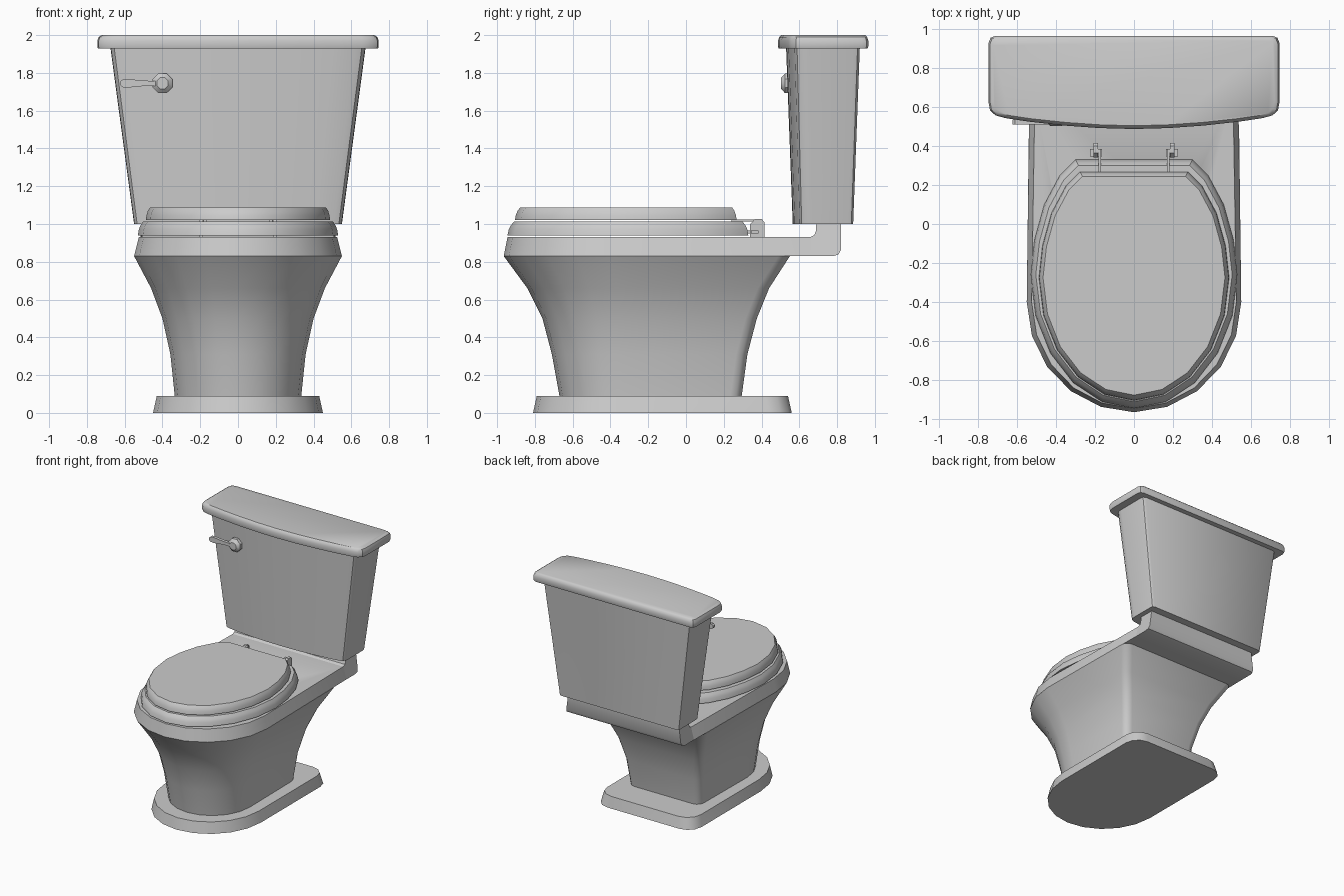
import bpy, bmesh
from math import sin, cos, radians, pi

if "Cube" in bpy.data.objects:
    bpy.data.objects.remove(bpy.data.objects["Cube"])


def finish(name, bm, angle=35):
    bmesh.ops.recalc_face_normals(bm, faces=bm.faces)
    me = bpy.data.meshes.new(name)
    bm.to_mesh(me)
    bm.free()
    ob = bpy.data.objects.new(name, me)
    bpy.context.collection.objects.link(ob)
    bpy.ops.object.select_all(action='DESELECT')
    ob.select_set(True)
    bpy.context.view_layer.objects.active = ob
    bpy.ops.object.shade_smooth_by_angle(angle=radians(angle))
    return ob


def loft(name, rings, closed=False, angle=35):
    """Skin rings of equal length; cap the ends, or join last to first."""
    bm = bmesh.new()
    vs = [[bm.verts.new(p) for p in r] for r in rings]
    n = len(vs[0])
    for a, b in zip(vs, vs[1:] + ([vs[0]] if closed else [])):
        for i in range(n):
            j = (i + 1) % n
            bm.faces.new((a[i], a[j], b[j], b[i]))
    if not closed:
        bm.faces.new(vs[0])
        bm.faces.new(vs[-1])
    return finish(name, bm, angle)


def mirrored(half):
    return half + [(-x, y) for x, y in reversed(half) if x > 1e-6]


def ring(half, z, sx=1, sy=1, cy=0):
    return [(x * sx, cy + y * sy, z) for x, y in mirrored(half)]


def d_shape(w, front, cy, back, wback, r):
    """Half plan: elliptical front, straight side, rounded back corner."""
    h = [(w * sin(radians(a)), cy - (cy - front) * cos(radians(a)))
         for a in range(0, 91, 18)]
    for k in range(4):
        a = k * pi / 6
        h.append((wback - r + r * cos(a), back - r + r * sin(a)))
    return h


def box(bm, x0, x1, y0, y1, z0, z1):
    res = bmesh.ops.create_cube(bm, size=1)
    for v in res['verts']:
        v.co = ((x0 + x1) / 2 + v.co.x * (x1 - x0),
                (y0 + y1) / 2 + v.co.y * (y1 - y0),
                (z0 + z1) / 2 + v.co.z * (z1 - z0))


# Floor plinth
loft("base_plinth", [
    ring(d_shape(.45, -.81, -.34, .56, .45, .12), 0),
    ring(d_shape(.43, -.79, -.34, .54, .43, .12), .09)])

# Flared pedestal: z, half width, front, back
levels = [(.09, .335, -.67, .295), (.31, .358, -.71, .325), (.5, .40, -.76, .375),
          (.66, .46, -.84, .44), (.83, .55, -.965, .55)]
pedestal = loft("pedestal", [
    ring(d_shape(w, f, f + w * 1.03, b, w * .98, .06), z) for z, w, f, b in levels])

# Rim deck
deck = loft("rim_deck", [
    ring(d_shape(.55, -.965, -.4, .66, .535, .001), .83),
    ring(d_shape(.525, -.945, -.4, .66, .508, .001), .93)])

# Upturned mount under the tank
mount = [(.655, .83), (.78, .83), (.807, .838), (.82, .862), (.82, 1.0),
         (.69, 1.0), (.687, .96), (.678, .94), (.655, .93)]
half_w = lambda z: .535 - .27 * min(z - .83, .1)
loft("tank_mount", [[(s * half_w(z), y, z) for y, z in mount] for s in (-1, 1)])

# Seat ring and lid share one half outline
oval = [(.53 * sin(radians(a)), -.685 * cos(radians(a))) for a in range(0, 91, 18)]
oval += [(.51, .18), (.46, .36), (.38, .51), (.30, .59)]
loft("seat", [ring(oval, z, s, s, -.26) for s, z in
              [(1, .94), (.99, .972), (.975, .992), (.95, 1.012), (.64, 1.012), (.62, .94)]],
     closed=True)
loft("seat_lid", [ring(oval, z, s, s, -.275) for s, z in
                  [(.92, 1.02), (.915, 1.045), (.9, 1.07), (.88, 1.087)]])

# Bowl hollow
cutter = loft("bowl_cutter", [ring(oval, z, s, s, -.26) for s, z in
                              [(.2, .4), (.42, .5), (.58, .68), (.64, .96)]])
cutter.hide_render = True
cutter.hide_set(True)
for ob in (pedestal, deck):
    m = ob.modifiers.new("bowl", 'BOOLEAN')
    m.operation = 'DIFFERENCE'
    m.object = cutter
    m.solver = 'EXACT'

# Hinges
for s, side in ((-1, "left"), (1, "right")):
    bm = bmesh.new()
    prof = [(.34, .93), (.415, .93), (.415, 1.01), (.4, 1.027), (.365, 1.027), (.34, 1.0)]
    a, b = [[bm.verts.new((s * x, y, z)) for y, z in prof] for x in (.185, .207)]
    bm.faces.new(a)
    bm.faces.new(b)
    for i in range(6):
        j = (i + 1) % 6
        bm.faces.new((a[i], a[j], b[j], b[i]))
    box(bm, s * .165, s * .225, .345, .385, .95, .965)
    box(bm, s * .168, s * .182, .29, .385, .95, .965)
    box(bm, s * .168, s * .182, .24, .385, 1.014, 1.025)
    box(bm, s * .168, s * .19, .365, .385, 1.005, 1.025)
    finish("hinge_" + side, bm)

# Tank: bowed front, tapering downwards
tank = [(0, .53), (.17, .533), (.34, .543), (.5, .559), (.62, .575), (.655, .588),
        (.672, .615), (.675, .65), (.675, .89), (.67, .908), (.65, .92)]
tank = [(x, y - .725) for x, y in tank]
loft("tank", [ring(tank, 1.0, .815, .82, .725), ring(tank, 1.93, 1, 1, .725)])

# Tank lid with rounded top edge
cover = [(0, .487), (.18, .492), (.36, .505), (.54, .525), (.66, .543), (.71, .557),
         (.738, .582), (.745, .62), (.745, .93), (.735, .955), (.71, .965)]
cover = [(x, y - .73) for x, y in cover]
loft("tank_lid", [ring(cover, z, sx, sy, .73) for z, sx, sy in
                  [(1.928, .995, .985), (1.94, 1, 1), (1.97, 1, 1),
                   (1.99, .99, .975), (2.0, .968, .93)]])

# Flush handle: knob and lever on the left of the tank front
knob = [(.58, .03), (.55, .057), (.525, .057), (.503, .032)]
loft("handle_knob", [[(-.40 + r * cos(k * pi / 4 + pi / 8), y, 1.745 + r * sin(k * pi / 4 + pi / 8))
                      for k in range(8)] for y, r in knob])
lever = [(-.38, .014), (-.47, .013), (-.53, .017), (-.58, .023), (-.61, .021), (-.624, .009)]
outline = lever + [(x, -z) for x, z in reversed(lever)]
loft("handle_lever", [[(x, y, 1.745 + z) for x, z in outline] for y in (.51, .535)])
